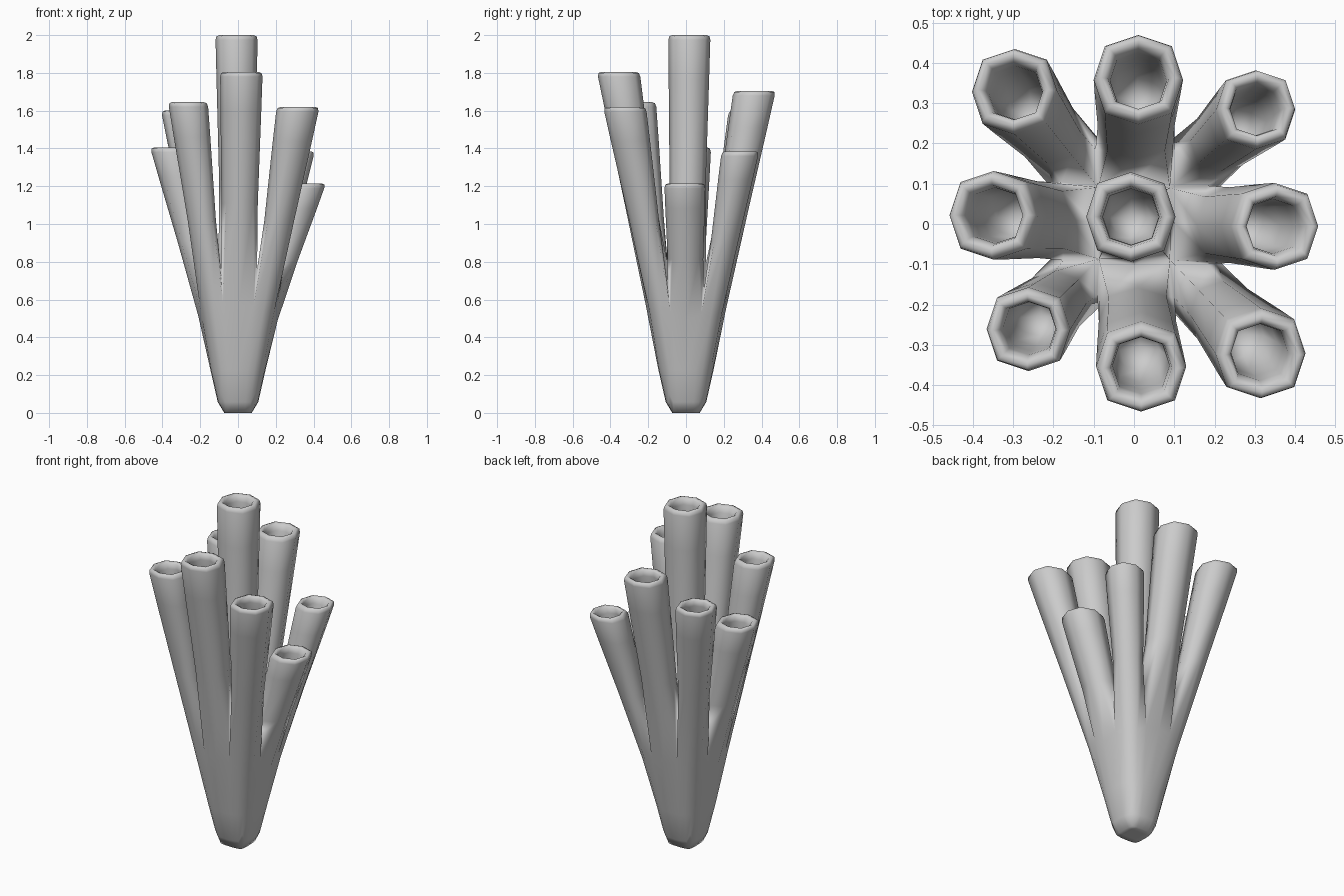
import bpy, bmesh
from mathutils import Vector

if "Cube" in bpy.data.objects:
    bpy.data.objects.remove(bpy.data.objects["Cube"])

TRUNK_H = 0.46
CORNERS = ((-1, -1), (1, -1), (1, 1), (-1, 1))

# mouth of each tube by grid cell: x, y, z, half width
MOUTHS = {
    (0, 0): (-0.265, -0.264, 1.645, 0.104),
    (1, 0): (0.018, -0.358, 1.805, 0.112),
    (2, 0): (0.318, -0.325, 1.62, 0.112),
    (0, 1): (-0.354, 0.022, 1.405, 0.110),
    (1, 1): (-0.008, 0.018, 2.0, 0.111),
    (2, 1): (0.356, -0.006, 1.215, 0.108),
    (0, 2): (-0.30, 0.333, 1.60, 0.106),
    (1, 2): (0.011, 0.363, 1.705, 0.111),
    (2, 2): (0.307, 0.288, 1.385, 0.098),
}

bm = bmesh.new()


def bridge(lower, upper):
    for i in range(4):
        j = (i + 1) % 4
        bm.faces.new((lower[i], lower[j], upper[j], upper[i]))


def cell(grid, i, j):
    return [grid[i, j], grid[i + 1, j], grid[i + 1, j + 1], grid[i, j + 1]]


def rounded_grid(inner, outer, corner, z):
    """Four by four points with the corners pulled in."""
    grid = {}
    for i in range(4):
        for j in range(4):
            at_i, at_j = i in (0, 3), j in (0, 3)
            far = corner if at_i and at_j else outer
            x = (far if at_i else inner) * (-1 if i < 2 else 1)
            y = (far if at_j else inner) * (-1 if j < 2 else 1)
            grid[i, j] = bm.verts.new((x, y, z))
    return grid


# trunk: a tapered three by three block
foot = rounded_grid(0.04, 0.105, 0.077, 0)
split = rounded_grid(0.08, 0.188, 0.155, TRUNK_H)
edge = [(0, 0), (1, 0), (2, 0), (3, 0), (3, 1), (3, 2),
        (3, 3), (2, 3), (1, 3), (0, 3), (0, 2), (0, 1)]
for a, b in zip(edge, edge[1:] + edge[:1]):
    bm.faces.new((foot[a], foot[b], split[b], split[a]))

# tubes: each cell is drawn up to its mouth, then hollowed
for (i, j), (x, y, z, r) in MOUTHS.items():
    bm.faces.new(cell(foot, i, j)[::-1])
    root = cell(split, i, j)
    top = Vector((x, y, z))
    base = sum((v.co for v in root), Vector()) / 4
    axis = (top - base) / (z - TRUNK_H)

    def ring(half, down):
        c = top - axis * down
        return [bm.verts.new(c + Vector((sx * half, sy * half, 0))) for sx, sy in CORNERS]

    rings = [root, ring(r, 0.05), ring(r, 0), ring(r * 0.64, 0),
             ring(r * 0.62, 0.08), ring(r * 0.58, 0.3)]
    for lower, upper in zip(rings, rings[1:]):
        bridge(lower, upper)
    bm.faces.new(rings[-1])

bmesh.ops.recalc_face_normals(bm, faces=bm.faces)
for f in bm.faces:
    f.smooth = True
mesh = bpy.data.meshes.new("tube_cluster")
bm.to_mesh(mesh)
bm.free()
cluster = bpy.data.objects.new("tube_cluster", mesh)
bpy.context.collection.objects.link(cluster)

# one level of rounding turns the square tubes into octagons
sub = cluster.modifiers.new("rounding", 'SUBSURF')
sub.levels = sub.render_levels = 1
sub.use_limit_surface = False
